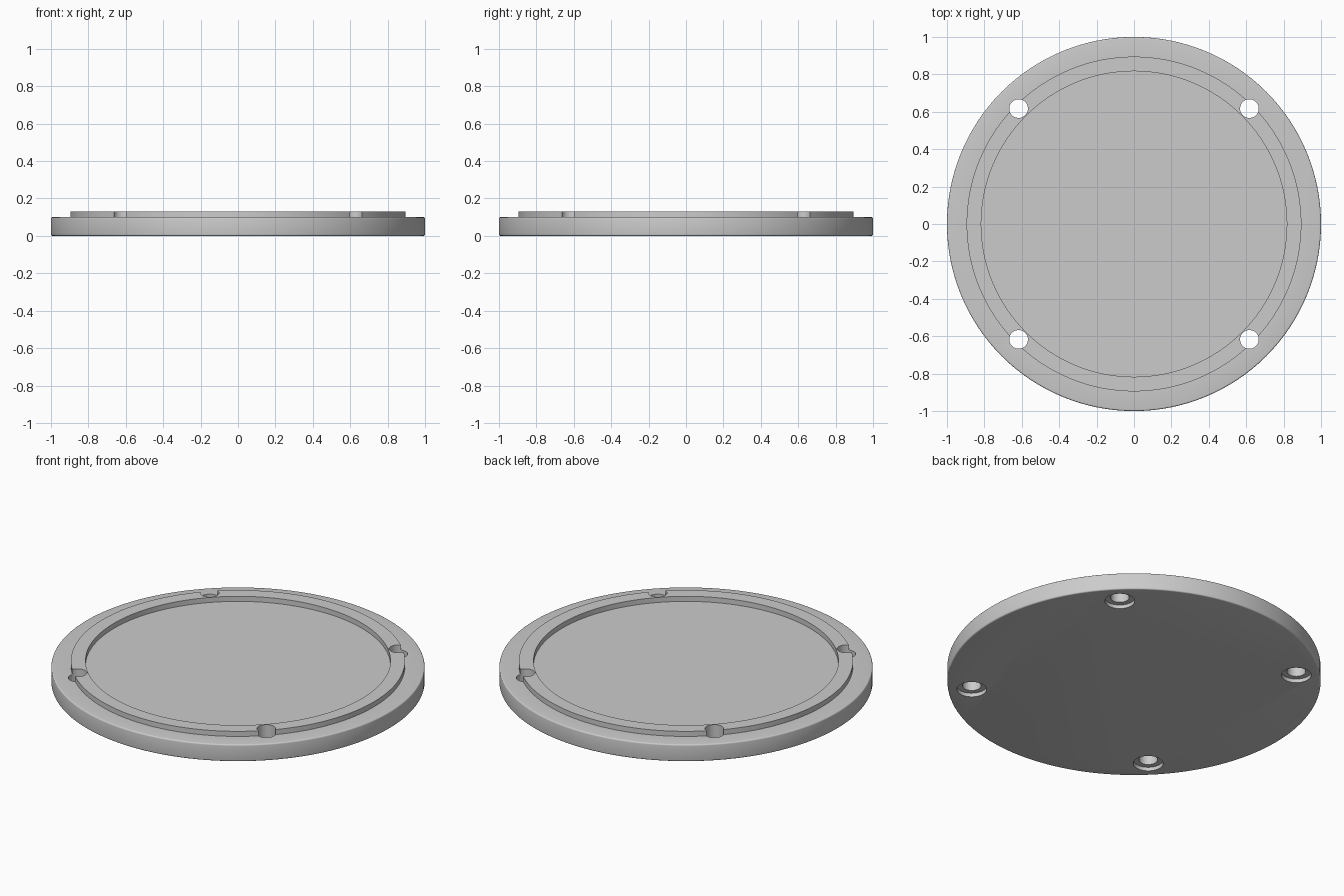
import bpy
import bmesh
from math import cos, sin, tau, radians

if "Cube" in bpy.data.objects:
    bpy.data.objects.remove(bpy.data.objects["Cube"], do_unlink=True)

grey = bpy.data.materials.new("plain grey")
grey.use_nodes = True
colour = (0.6, 0.6, 0.6, 1)
grey.diffuse_color = colour
grey.node_tree.nodes["Principled BSDF"].inputs["Base Color"].default_value = colour


def lathe(name, profile, sides, centre=(0, 0)):
    """Closed solid from (radius, height) points, listed bottom to top."""
    bm = bmesh.new()
    rings = []
    for r, z in profile:
        rings.append([bm.verts.new((centre[0] + r * cos(tau * i / sides),
                                    centre[1] + r * sin(tau * i / sides), z))
                      for i in range(sides)])
    for low, high in zip(rings, rings[1:]):
        for i in range(sides):
            j = (i + 1) % sides
            bm.faces.new((low[i], low[j], high[j], high[i]))
    bm.faces.new(rings[0][::-1])
    bm.faces.new(rings[-1])
    bmesh.ops.recalc_face_normals(bm, faces=bm.faces)
    mesh = bpy.data.meshes.new(name)
    bm.to_mesh(mesh)
    bm.free()
    mesh.materials.append(grey)
    obj = bpy.data.objects.new(name, mesh)
    bpy.context.collection.objects.link(obj)
    return obj


# Round plate with softened rims, a raised ring and a flat centre
rim, thick, ring_top, soft = 1.0, 0.1, 0.13, 0.008
ring_out, ring_in = 0.895, 0.817
bevel = [(soft * (1 - sin(tau * k / 16)), soft * (1 - cos(tau * k / 16)))
         for k in range(5)]
profile = [(rim - a, b) for a, b in bevel]
profile += [(rim - a, thick - b) for a, b in reversed(bevel)]
profile += [(ring_out, thick), (ring_out, ring_top),
            (ring_in, ring_top), (ring_in, thick)]
plate = lathe("cover_plate", profile, 128)

# Four screw holes, counterbored from below
hole, bore, depth, offset = 0.05, 0.08, 0.022, 0.617
cutters = []
for sx in (-1, 1):
    for sy in (-1, 1):
        cutter = lathe("screw_hole_cutter",
                       [(bore, -0.1), (bore, depth), (hole, depth), (hole, 0.3)],
                       40, (sx * offset, sy * offset))
        cutter.hide_render = True
        cutters.append(cutter)
        mod = plate.modifiers.new("screw_hole", 'BOOLEAN')
        mod.operation = 'DIFFERENCE'
        mod.solver = 'EXACT'
        mod.object = cutter

# Apply the cuts, drop the cutters and shade smoothly
bpy.ops.object.select_all(action='DESELECT')
plate.select_set(True)
bpy.context.view_layer.objects.active = plate
for mod in list(plate.modifiers):
    bpy.ops.object.modifier_apply(modifier=mod.name)
for cutter in cutters:
    bpy.data.objects.remove(cutter, do_unlink=True)
bpy.ops.object.shade_smooth_by_angle(angle=radians(30))
